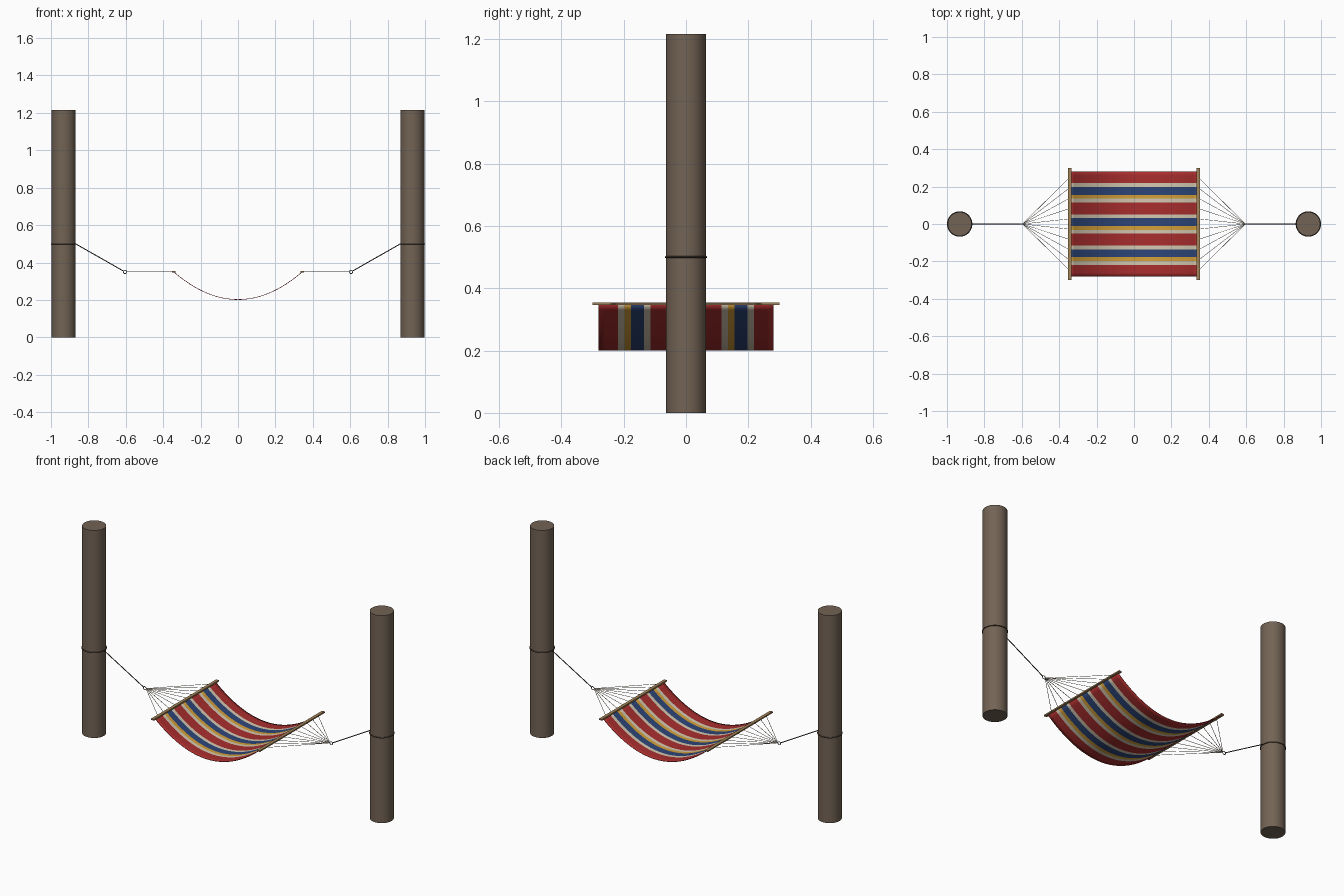
import bpy, bmesh, math
from mathutils import Vector

if "Cube" in bpy.data.objects:
    bpy.data.objects.remove(bpy.data.objects["Cube"])


def material(name, rgb):
    m = bpy.data.materials.new(name)
    m.diffuse_color = (*rgb, 1)
    m.use_nodes = True
    m.node_tree.nodes["Principled BSDF"].inputs["Base Color"].default_value = m.diffuse_color
    return m


bark = material("bark brown", (0.17, 0.125, 0.09))
wood = material("bar wood", (0.36, 0.23, 0.10))
red = material("red cloth", (0.40, 0.027, 0.027))
cream = material("cream cloth", (0.66, 0.58, 0.44))
blue = material("blue cloth", (0.026, 0.06, 0.19))
yellow = material("yellow cloth", (0.66, 0.35, 0.04))
rope_mat = material("dark rope", (0.06, 0.045, 0.032))
cord_mat = material("pale cord", (0.50, 0.44, 0.34))
metal = material("grey metal", (0.20, 0.20, 0.21))


def finish(name, mat, smooth=True):
    ob = bpy.context.object
    ob.name = name
    ob.data.materials.append(mat)
    if smooth:
        bpy.ops.object.shade_smooth_by_angle(angle=math.radians(40))
    return ob


def rod(name, a, b, radius, sides, mat):
    a, b = Vector(a), Vector(b)
    d = b - a
    bpy.ops.mesh.primitive_cylinder_add(
        vertices=sides, radius=radius, depth=d.length, location=(a + b) / 2,
        rotation=d.to_track_quat('Z', 'Y').to_euler())
    return finish(name, mat)


def ring(name, loc, major, minor, mat, rot=(0, 0, 0)):
    bpy.ops.mesh.primitive_torus_add(
        location=loc, rotation=rot, major_radius=major, minor_radius=minor,
        major_segments=32, minor_segments=8)
    return finish(name, mat)


POST_X, POST_R, RING_X, BAR_X, BAR_Z = 0.932, 0.064, 0.604, 0.343, 0.35
CORDS = 10

for side, s in (("left", -1), ("right", 1)):
    # Post with its rope loop
    rod(f"{side}_post", (s * POST_X, 0, 0), (s * POST_X, 0, 1.215), POST_R, 32, bark)
    ring(f"{side}_post_loop", (s * POST_X, 0, 0.5), POST_R + 0.001, 0.003, rope_mat)
    # Hanging rope and metal ring
    rod(f"{side}_hanging_rope", (s * (POST_X - POST_R), 0, 0.5),
        (s * (RING_X + 0.008), 0, BAR_Z + 0.004), 0.0025, 8, rope_mat)
    ring(f"{side}_ring", (s * RING_X, 0, BAR_Z), 0.009, 0.002, metal, (math.pi / 2, 0, 0))
    # Spreader bar
    bpy.ops.mesh.primitive_cube_add(size=1, location=(s * BAR_X, 0, BAR_Z))
    bar = finish(f"{side}_spreader_bar", wood, False)
    bar.scale = (0.018, 0.60, 0.008)
    # Fan of cords from the ring to the bar
    for i in range(CORDS):
        y = -0.25 + 0.5 * i / (CORDS - 1)
        rod(f"{side}_cord_{i + 1}", (s * (RING_X - 0.008), 0, BAR_Z),
            (s * BAR_X, y, BAR_Z), 0.0013, 6, cord_mat)

# Sagging cloth: parabola along x, 27 equal strips across y
STRIPS, SEGS, HALF_X, HALF_Y = 27, 32, 0.342, 0.281
pattern = [0, 0, 0, 1, 2, 2, 3, 1]  # red x3, cream, blue x2, yellow, cream
bm = bmesh.new()
rows = []
for j in range(STRIPS + 1):
    y = HALF_Y - 2 * HALF_Y * j / STRIPS
    row = []
    for i in range(SEGS + 1):
        t = -1 + 2 * i / SEGS
        row.append(bm.verts.new((HALF_X * t, y, 0.202 + 0.147 * t * t)))
    rows.append(row)
for j in range(STRIPS):
    for i in range(SEGS):
        f = bm.faces.new((rows[j][i], rows[j + 1][i], rows[j + 1][i + 1], rows[j][i + 1]))
        f.material_index = pattern[j % 8]
        f.smooth = True
mesh = bpy.data.meshes.new("hammock_cloth")
bm.to_mesh(mesh)
bm.free()
for m in (red, cream, blue, yellow):
    mesh.materials.append(m)
cloth = bpy.data.objects.new("hammock_cloth", mesh)
bpy.context.collection.objects.link(cloth)
# Thin fabric thickness
solid = cloth.modifiers.new("thickness", 'SOLIDIFY')
solid.thickness = 0.003
solid.offset = 0
